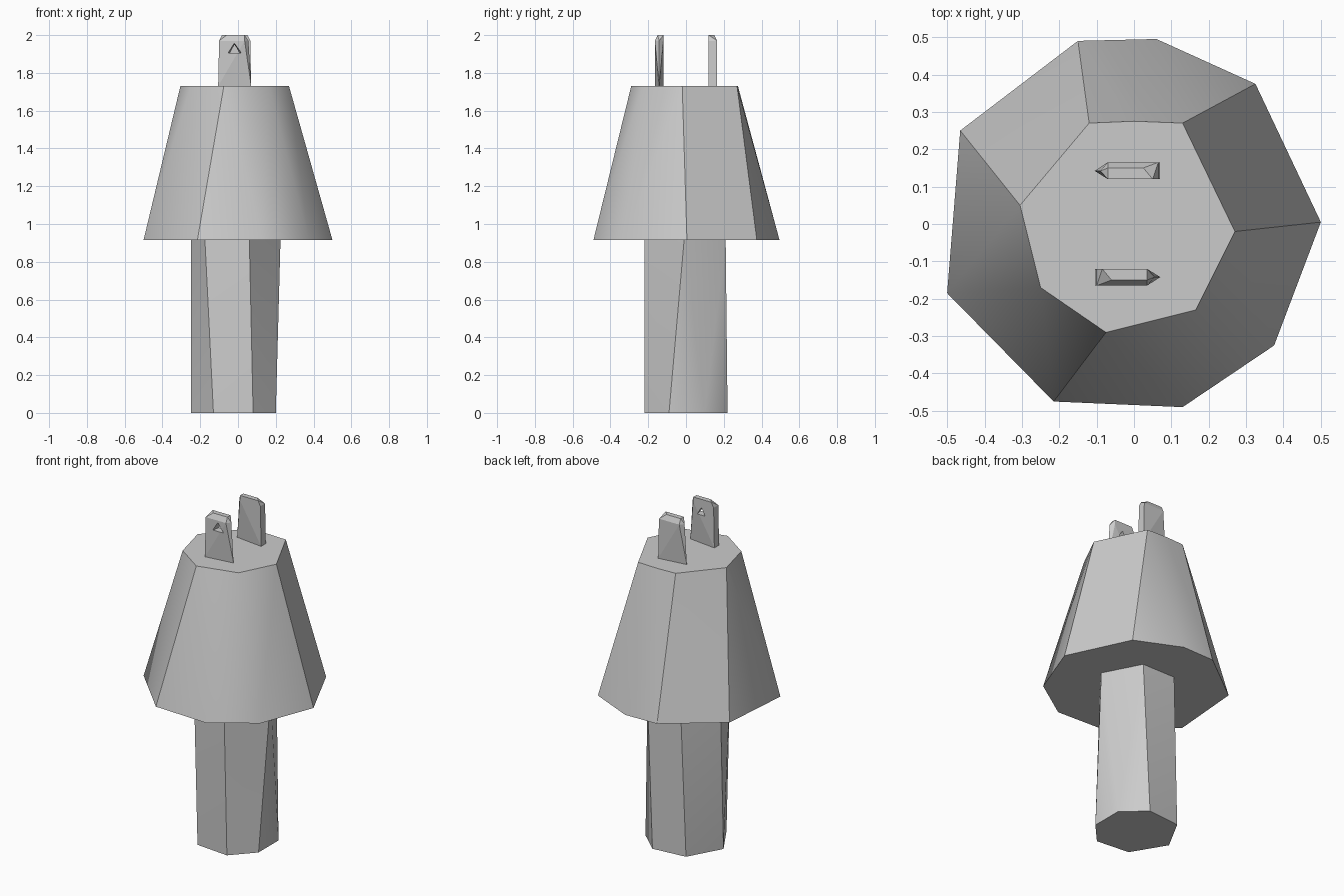
import bpy, bmesh, math
from mathutils import Matrix, Vector

cube = bpy.data.objects.get("Cube")
if cube:
    bpy.data.objects.remove(cube)

grey = bpy.data.materials.new("plain grey")
grey.use_nodes = True
GREY = (0.6, 0.6, 0.6, 1)
grey.diffuse_color = GREY
grey.node_tree.nodes["Principled BSDF"].inputs["Base Color"].default_value = GREY


def faceted_solid(name, rings, turn=None):
    """Skin the convex cross-sections given as (z, [(x, y), ...])."""
    bm = bmesh.new()
    for z, ring in rings:
        for x, y in ring:
            bm.verts.new((x, y, z))
    bmesh.ops.convex_hull(bm, input=bm.verts[:])
    bmesh.ops.dissolve_limit(bm, angle_limit=0.01, verts=bm.verts[:], edges=bm.edges[:])
    if turn:
        bm.transform(turn)
    bmesh.ops.recalc_face_normals(bm, faces=bm.faces[:])
    mesh = bpy.data.meshes.new(name)
    bm.to_mesh(mesh)
    bm.free()
    mesh.materials.append(grey)
    obj = bpy.data.objects.new(name, mesh)
    bpy.context.collection.objects.link(obj)
    return obj


def smooth(obj):
    bpy.ops.object.select_all(action='DESELECT')
    obj.select_set(True)
    bpy.context.view_layer.objects.active = obj
    bpy.ops.object.shade_smooth_by_angle(angle=math.radians(30))


# Cable stem: uneven seven-sided foot turning into a six-sided top
stem = faceted_solid("cable_stem", [
    (0, [(.08, -.22), (.2, -.09), (.2, .1), (.07, .22), (-.14, .2), (-.25, 0), (-.13, -.2)]),
    (.915, [(.06, -.22), (.225, -.01), (.11, .21), (-.11, .21), (-.25, .03), (-.175, -.17)]),
])

# Tapered plug body
body = faceted_solid("plug_body", [
    (.915, [(-.15, .49), (.06, .495), (.325, .375), (.5, .005), (.375, -.325),
            (.13, -.49), (-.215, -.475), (-.5, -.185), (-.465, .25)]),
    (1.73, [(-.12, .27), (0, .275), (.13, .27), (.27, -.02), (.165, -.23),
            (-.075, -.29), (-.25, -.17), (-.305, .05)]),
])

# Contact prongs: wedge-shaped foot, square top, three-sided hole
blade = [
    (1.73, [(-.105, -.165), (.07, -.142), (-.105, -.12)]),
    (1.97, [(-.1, -.165), (.035, -.165), (.055, -.142), (.035, -.12), (-.1, -.12)]),
    (2.0, [(-.085, -.12), (.035, -.12), (-.06, -.15), (.035, -.15)]),
]
hole = [
    (1.905, [(-.055, -.18), (.02, -.18), (-.038, -.1), (.003, -.1)]),
    (1.96, [(-.02, -.18)]),
    (1.945, [(-.018, -.1)]),
]
pivot = Matrix.Translation(Vector((-.0175, 0, 0)))
half_turn = pivot @ Matrix.Rotation(math.pi, 4, 'Z') @ pivot.inverted()

prongs = []
for side, turn in (("front", None), ("back", half_turn)):
    prong = faceted_solid(side + "_prong", blade, turn)
    cutter = faceted_solid(side + "_hole_cutter", hole, turn)
    cutter.hide_render = True
    cutter.hide_set(True)
    cutter.display_type = 'WIRE'
    cut = prong.modifiers.new("hole", 'BOOLEAN')
    cut.operation = 'DIFFERENCE'
    cut.solver = 'EXACT'
    cut.object = cutter
    prongs.append(prong)

for part in (stem, body):
    smooth(part)
